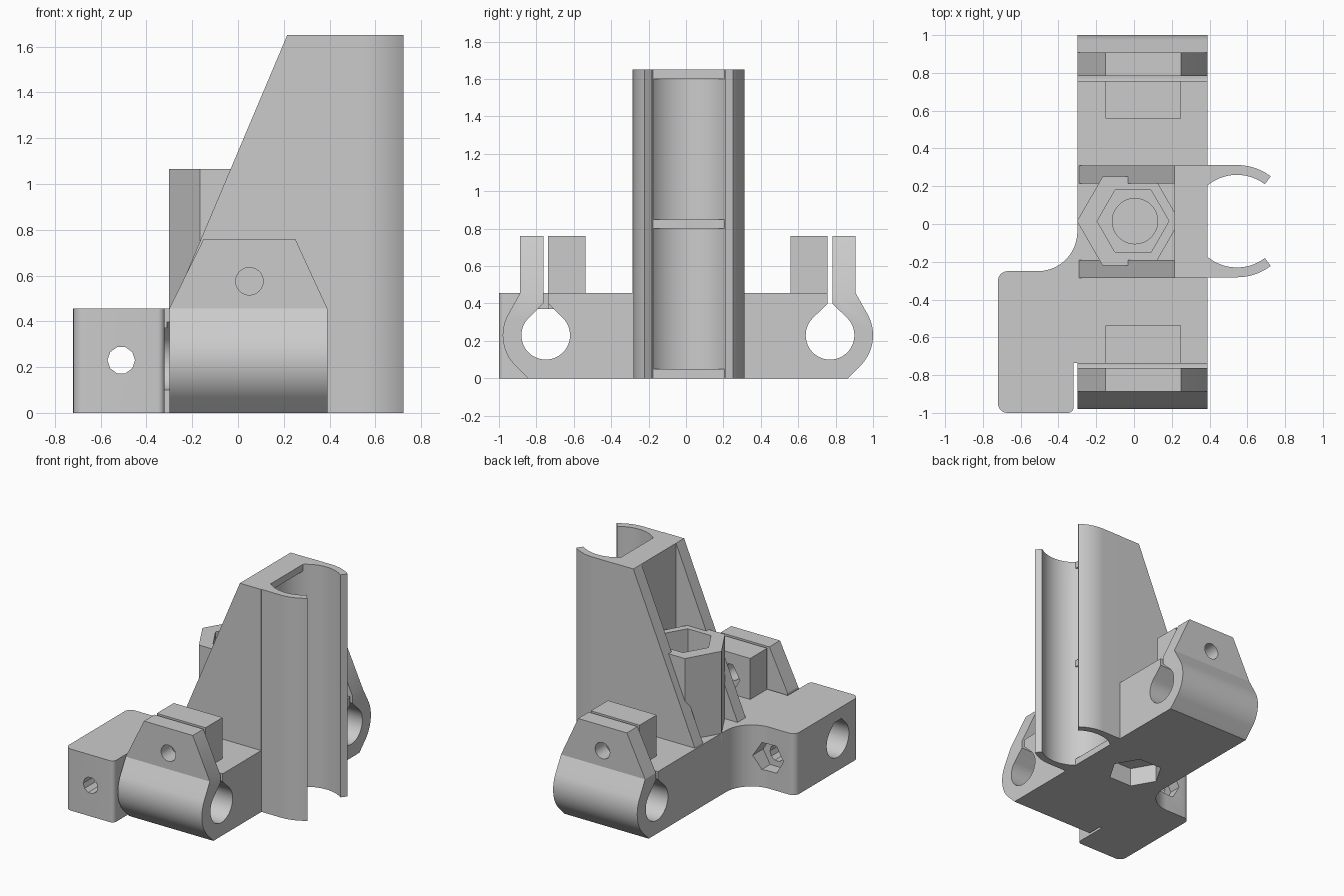
import bpy
from math import sin, cos, pi, radians
from mathutils import Vector

cube = bpy.data.objects.get("Cube")
if cube:
    bpy.data.objects.remove(cube, do_unlink=True)

grey = bpy.data.materials.new("plain_grey")
grey.use_nodes = True
COLOUR = (0.6, 0.6, 0.6, 1)
grey.diffuse_color = COLOUR
grey.node_tree.nodes["Principled BSDF"].inputs["Base Color"].default_value = COLOUR

BASE_H, TOP, MID = 0.456, 1.65, 0.015
BORE_Z, BORE_R, CLAMP_R, SLIT = 0.23, 0.13, 0.23, 0.0125
BACK, FRONT = -0.3, 0.39
RODS = ((-0.75, -1), (0.77, 1))      # rod centre in y, outward direction


def arc(cx, cy, r, a, b, n=16):
    return [(cx + r * cos(radians(a + (b - a) * i / n)),
             cy + r * sin(radians(a + (b - a) * i / n))) for i in range(n + 1)]


def ring(cx, cy, r, n=48):
    return arc(cx, cy, r, 0, 360 - 360 / n, n - 1)


def prism(name, profile, axis, lo, hi):
    """Extrude a closed 2D profile along x (yz), y (xz) or z (xy)."""
    place = {"x": lambda p, d: (d, *p), "y": lambda p, d: (p[0], d, p[1]),
             "z": lambda p, d: (*p, d)}[axis]
    n = len(profile)
    verts = [Vector(place(p, d)) for d in (lo, hi) for p in profile]
    faces = [list(range(n)), list(range(n, 2 * n))]
    faces += [[i, (i + 1) % n, n + (i + 1) % n, n + i] for i in range(n)]
    # orient faces outward from the winding of the profile
    area = sum(profile[i - 1][0] * profile[i][1] - profile[i][0] * profile[i - 1][1] for i in range(n))
    if axis == "y":
        area = -area
    faces[0 if area > 0 else 1].reverse()
    if area < 0:
        faces[2:] = [f[::-1] for f in faces[2:]]
    mesh = bpy.data.meshes.new(name)
    mesh.from_pydata(verts, [], faces)
    mesh.materials.append(grey)
    obj = bpy.data.objects.new(name, mesh)
    bpy.context.collection.objects.link(obj)
    return obj


def box(name, x, y, z):
    return prism(name, [(x[0], y[0]), (x[1], y[0]), (x[1], y[1]), (x[0], y[1])], "z", *z)


def combine(obj, tool, operation="DIFFERENCE"):
    mod = obj.modifiers.new("cut", "BOOLEAN")
    mod.operation, mod.solver, mod.object = operation, "EXACT", tool
    bpy.context.view_layer.objects.active = obj
    bpy.ops.object.modifier_apply(modifier=mod.name)
    bpy.data.objects.remove(tool, do_unlink=True)


# Base plan with the rounded side block and its concave corner
plan = [(FRONT, -0.75), (FRONT, 0.77), (BACK, 0.77)]
plan += arc(-0.51, -0.04, 0.21, 0, -90)
plan += arc(-0.67, -0.30, 0.05, 90, 180, 6)
plan += arc(-0.67, -0.95, 0.05, 180, 270, 6)
plan += arc(-0.35, -0.97, 0.03, 270, 360, 6)
plan += [(-0.32, -0.735), (BACK, -0.735), (BACK, -0.75)]
body = prism("carriage_body", plan, "z", 0, BASE_H)

# Sloping tower with an open pocket at the back
side = [(-0.29, 0.4), (-0.29, BASE_H), (0.215, TOP), (FRONT, TOP), (FRONT, 0), (0.2, 0), (0.2, 0.4)]
tower = prism("tower", side, "y", -0.285, 0.31)
combine(tower, box("pocket", (-0.5, 0.215), (-0.19, 0.215), (BASE_H - 0.02, 2)))
combine(body, tower, "UNION")

# Hexagonal nut post
combine(body, prism("nut_post", ring(-0.03, MID, 0.24 / cos(pi / 6) - 0.005, 6), "z", 0.4, 1.065), "UNION")

# Curved bearing clip arms
CX, IN_R, OUT_R = 0.545, 0.245, 0.297
for s in (-1, 1):
    inner = arc(CX, 0, IN_R, 53, 129, 24)
    arm = [(0.38, OUT_R)] + arc(CX, 0, OUT_R, 90, 53) + inner + [(0.38, inner[-1][1])]
    arm = [(x, MID + s * y) for x, y in arm]
    combine(body, prism("clip_arm", arm, "z", 0, TOP), "UNION")

# Bearing recess between the three ribs
for lo, hi in ((0.05, 0.80), (0.85, 1.60)):
    combine(body, prism("recess", ring(CX, MID, IN_R, 64), "z", lo, hi))

# Nut post bore: upper hexagon, round bore, lower hexagon
combine(body, prism("upper_trap", ring(-0.005, MID, 0.19, 6), "z", 0.32, 1.2))
combine(body, prism("screw_bore", ring(0.005, MID, 0.12), "z", 0.15, 0.4))
combine(body, prism("lower_trap", ring(0.0, MID, 0.19, 6), "z", -0.1, 0.14))

# Rod bores with pointed roofs, and the clamp slits
for y, s in RODS:
    drop = arc(y, BORE_Z, BORE_R, 135, 405, 40)
    slit = [(y + SLIT, 0.40), (y + SLIT, 0.9), (y - SLIT, 0.9), (y - SLIT, 0.40)]
    combine(body, prism("rod_bore", drop + slit, "x", BACK - 0.01, 0.5))
flat_drop = arc(-0.75, BORE_Z, BORE_R, 135, 405, 40) + [(-0.706, 0.37), (-0.794, 0.37)]
combine(body, prism("block_bore", flat_drop, "x", -0.9, BACK - 0.005))

# Side block screw hole and nut trap
combine(body, prism("block_screw", ring(-0.51, BORE_Z, 0.06, 10), "y", -1.2, 0.0))
combine(body, prism("block_nut", ring(-0.51, BORE_Z, 0.115, 6), "y", -0.34, 0.0))

EAR_X, EAR_Z, EAR_TOP = 0.05, 0.575, 0.76
for y, s in RODS:
    end = "front" if s < 0 else "back"

    # Outer clamp half: rounded shell rising into a tapered ear
    shell = [(0, 0), (0.095, 0)] + arc(0, BORE_Z, CLAMP_R, -45, 30, 20)
    shell += [(0.137, BASE_H), (0.137, EAR_TOP), (SLIT, EAR_TOP), (SLIT, 0.40)]
    shell += arc(0, BORE_Z, BORE_R, 45, -90, 24)
    clamp = prism(end + "_clamp", [(y + s * u, z) for u, z in shell], "x", BACK, FRONT)
    for edge, top, far in ((BACK, -0.15, -1), (FRONT, 0.25, 1)):
        slope = (top - edge) / (EAR_TOP - BASE_H)
        wedge = [(edge, BASE_H), (edge + slope * 0.5, BASE_H + 0.5), (far, BASE_H + 0.5), (far, BASE_H)]
        combine(clamp, prism("taper", wedge, "y", y - 0.5, y + 0.5))
    combine(clamp, prism("ear_screw", ring(EAR_X, EAR_Z, 0.06, 32), "y", y - 0.5, y + 0.5))

    # Inner ear with a nut trap facing the tower
    y0, y1 = sorted((y - s * SLIT, y - s * 0.212))
    ear = box(end + "_inner_ear", (-0.15, 0.25), (y0, y1), (BASE_H, EAR_TOP))
    combine(ear, prism("ear_screw", ring(EAR_X, EAR_Z, 0.06, 32), "y", y - 0.5, y + 0.5))
    n0, n1 = sorted((y - s * 0.13, y - s * 0.3))
    combine(ear, prism("ear_nut", ring(EAR_X, EAR_Z, 0.115, 6), "y", n0, n1))

# Smooth the round surfaces, keep the edges crisp
bpy.ops.object.select_all(action="DESELECT")
for obj in bpy.context.collection.objects:
    if obj.type == "MESH" and grey.name in obj.data.materials:
        obj.select_set(True)
        bpy.context.view_layer.objects.active = obj
bpy.ops.object.shade_smooth_by_angle(angle=radians(25))
